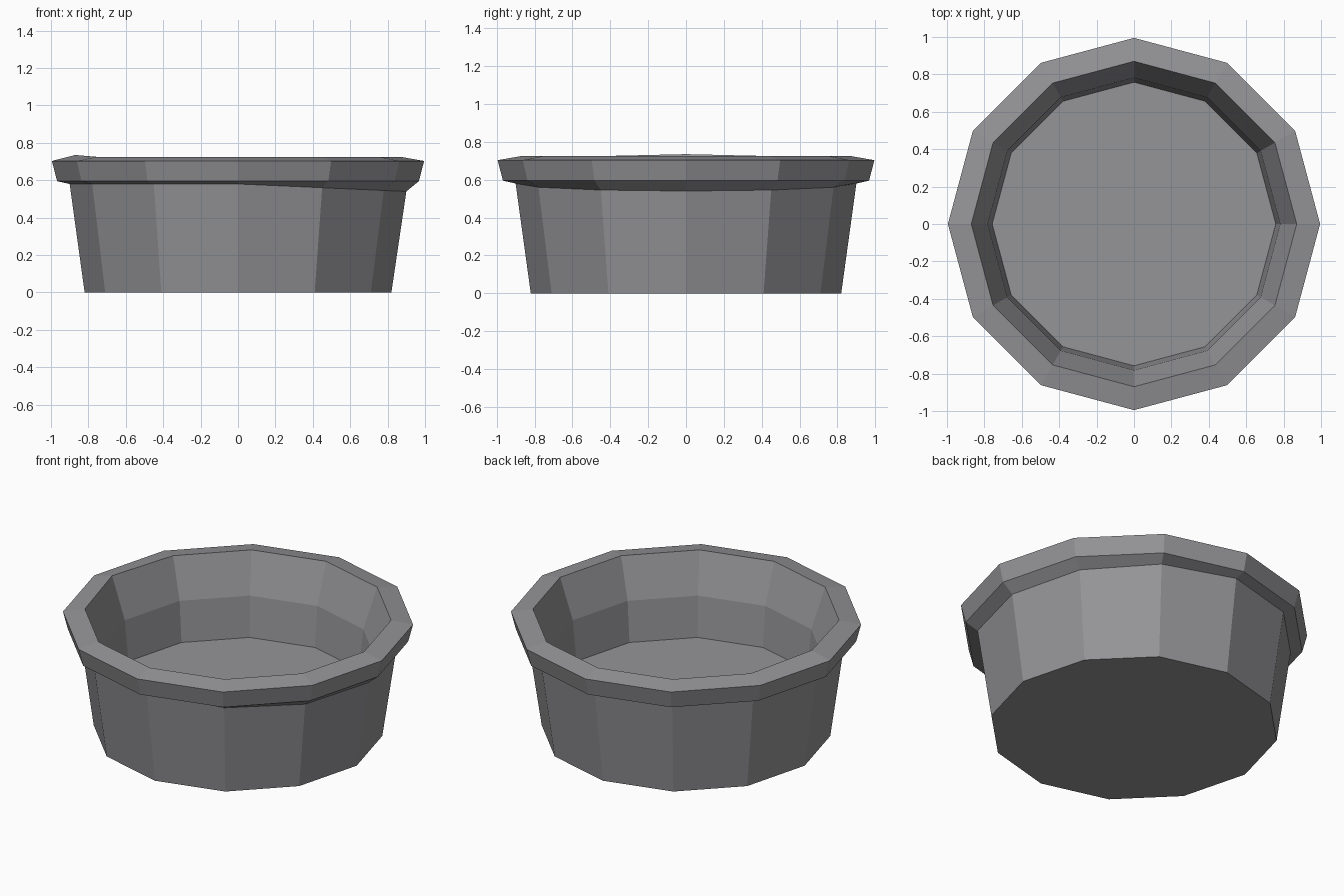
import bpy, bmesh, math

if "Cube" in bpy.data.objects:
    bpy.data.objects.remove(bpy.data.objects["Cube"])

SIDES = 12
# lathe profile (radius, height): outer wall, rim, inner wall, recessed floor
PROFILE = [(0.82, 0.0), (0.90, 0.58), (0.967, 0.595), (0.995, 0.703),
           (0.87, 0.725), (0.782, 0.48), (0.758, 0.23)]

grey = bpy.data.materials.new("plain grey")
grey.diffuse_color = (0.30, 0.30, 0.315, 1)
grey.use_nodes = True
grey.node_tree.nodes["Principled BSDF"].inputs["Base Color"].default_value = grey.diffuse_color

bm = bmesh.new()
rings = []
for level, (r, z) in enumerate(PROFILE):
    ring = []
    for i in range(SIDES):
        a = 2 * math.pi * i / SIDES
        h = z
        # underside of the rim sags towards +x
        if level == 1:
            h -= 0.04 * max(0.0, math.cos(a))
        # rim lip is slightly raised at -x
        if level == 4 and i == SIDES // 2:
            h += 0.01
        ring.append(bm.verts.new((r * math.cos(a), r * math.sin(a), h)))
    rings.append(ring)

# walls between rings
for low, high in zip(rings, rings[1:]):
    for i in range(SIDES):
        j = (i + 1) % SIDES
        bm.faces.new((low[i], low[j], high[j], high[i]))

# underside and inner floor
bm.faces.new(rings[0][::-1])
bm.faces.new(rings[-1])
bmesh.ops.recalc_face_normals(bm, faces=bm.faces)

mesh = bpy.data.meshes.new("round_pot")
bm.to_mesh(mesh)
bm.free()
mesh.materials.append(grey)
pot = bpy.data.objects.new("round_pot", mesh)
bpy.context.collection.objects.link(pot)
